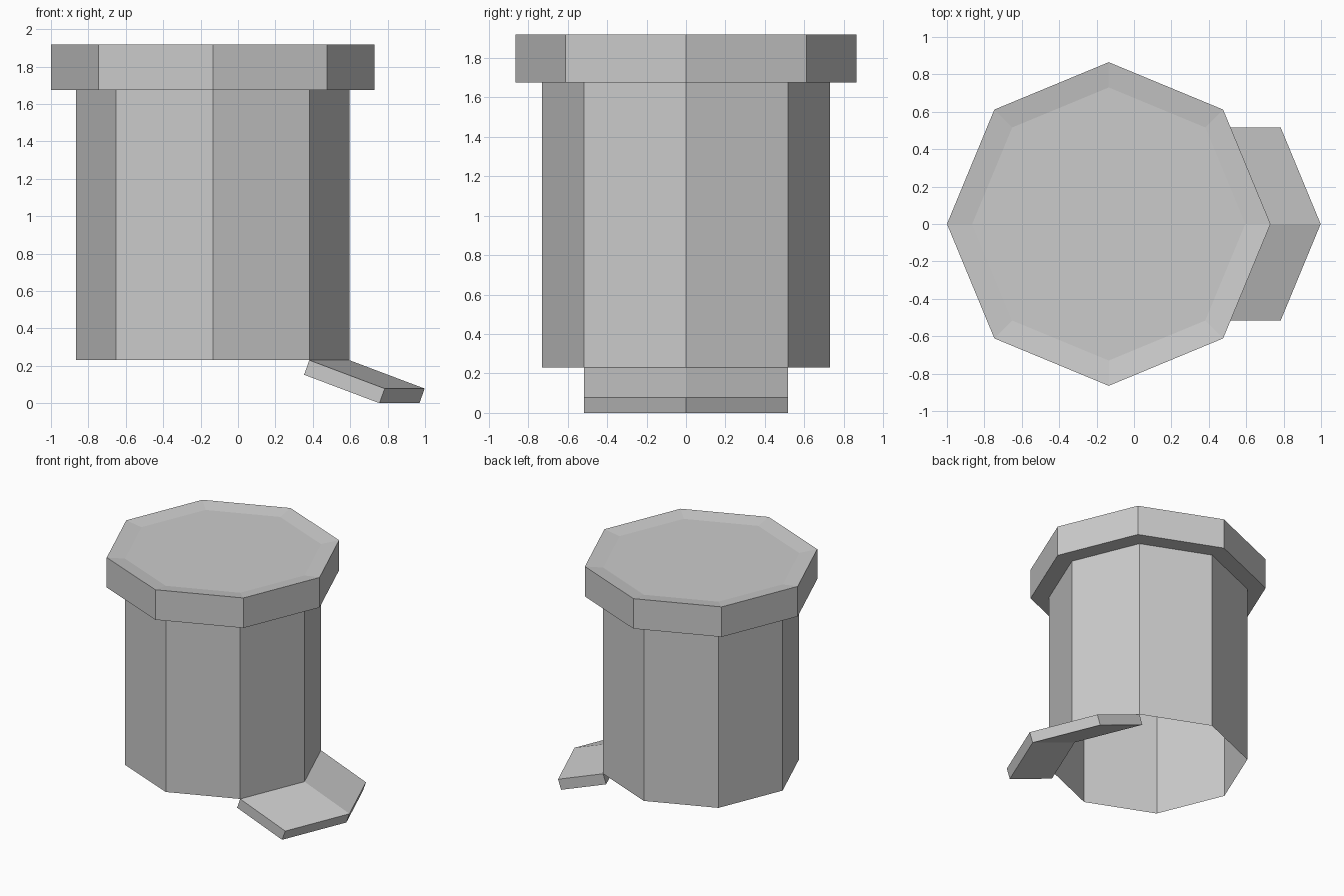
import bpy
import bmesh
import math
from mathutils import Vector

if "Cube" in bpy.data.objects:
    bpy.data.objects.remove(bpy.data.objects["Cube"])

CX = -0.135          # axis of the octagonal container
R_BODY, R_LID = 0.73, 0.865
Z_BASE, Z_LID, Z_TOP = 0.23, 1.675, 1.918

grey = bpy.data.materials.new("light grey")
grey.diffuse_color = (0.6, 0.6, 0.6, 1)
grey.use_nodes = True
grey.node_tree.nodes["Principled BSDF"].inputs["Base Color"].default_value = grey.diffuse_color


def finish(name, bm):
    mesh = bpy.data.meshes.new(name)
    bm.to_mesh(mesh)
    bm.free()
    mesh.materials.append(grey)
    obj = bpy.data.objects.new(name, mesh)
    bpy.context.collection.objects.link(obj)
    return obj


def octagon_shell(name, rings, cap=False):
    """Skin a list of (radius, height) octagon rings, optionally capping the last."""
    bm = bmesh.new()
    loops = []
    for r, z in rings:
        loops.append([bm.verts.new((CX + r * math.cos(i * math.pi / 4),
                                    r * math.sin(i * math.pi / 4), z))
                      for i in range(8)])
    for a, b in zip(loops, loops[1:]):
        for i in range(8):
            j = (i + 1) % 8
            bm.faces.new((a[i], a[j], b[j], b[i]))
    if cap:
        bm.faces.new(loops[-1])
    return finish(name, bm)


# Open-bottomed container wall
octagon_shell("body", [(R_BODY, Z_BASE), (R_BODY, Z_LID)])

# Overhanging lid with a shallow dished top
octagon_shell("lid", [(R_BODY, Z_LID), (R_LID, Z_LID),
                      (R_LID, Z_TOP), (R_BODY, Z_TOP - 0.02)], cap=True)

# Folded chute: two wall edges swept outward and down, with thickness
sweep = Vector((0.403, 0, -0.152))
thick = Vector((-0.028, 0, -0.078))
c = R_BODY * math.sqrt(0.5)
hinge = [Vector((CX + c, -c, Z_BASE)),
         Vector((CX + R_BODY, 0, Z_BASE)),
         Vector((CX + c, c, Z_BASE))]
bm = bmesh.new()
sections = [[bm.verts.new(p + o) for o in (Vector(), sweep, sweep + thick, thick)]
            for p in hinge]
for a, b in zip(sections, sections[1:]):
    for i in range(4):
        j = (i + 1) % 4
        bm.faces.new((a[i], a[j], b[j], b[i]))
bm.faces.new(sections[0])
bm.faces.new(sections[-1])
bmesh.ops.recalc_face_normals(bm, faces=bm.faces[:])
finish("chute", bm)
